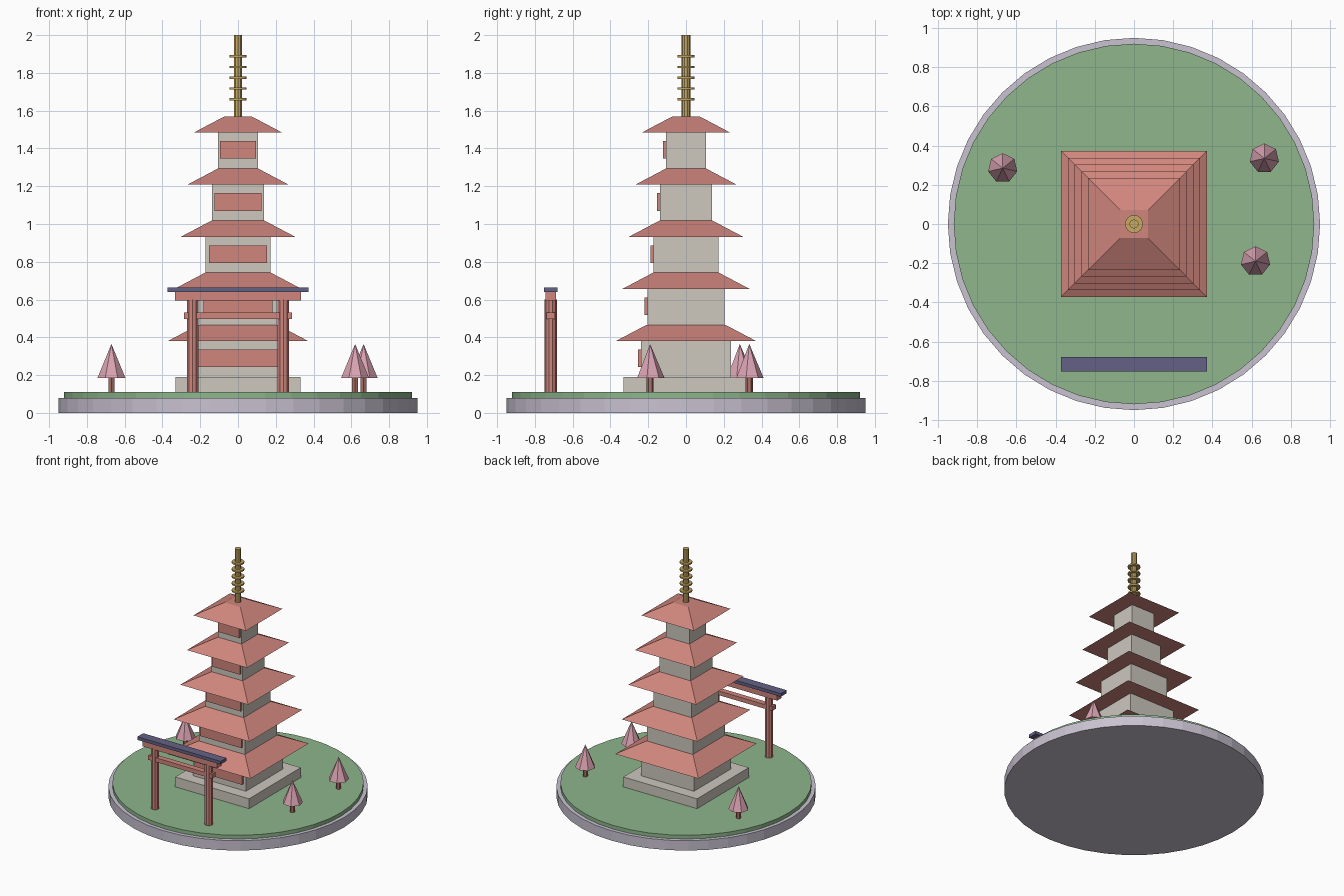
import bpy, bmesh, math
from mathutils import Matrix

old = bpy.data.objects.get("Cube")
if old:
    bpy.data.objects.remove(old, do_unlink=True)


def linear(c):
    c /= 255
    return c / 12.92 if c <= 0.04045 else ((c + 0.055) / 1.055) ** 2.4


def material(name, *rgb):
    m = bpy.data.materials.new(name)
    m.use_nodes = True
    col = [linear(c) for c in rgb] + [1]
    m.diffuse_color = col
    m.node_tree.nodes["Principled BSDF"].inputs["Base Color"].default_value = col
    return m


RED = material("vermilion", 208, 134, 125)
CREAM = material("plaster", 205, 200, 191)
GREEN = material("grass", 142, 182, 140)
STONE = material("pale stone", 201, 194, 209)
BLUE = material("slate blue", 100, 97, 133)
GOLD = material("gold", 200, 170, 100)
PINK = material("blossom", 218, 163, 178)
BROWN = material("bark", 172, 112, 104)


def finish(name, bm, mat):
    mesh = bpy.data.meshes.new(name)
    bm.to_mesh(mesh)
    bm.free()
    mesh.materials.append(mat)
    obj = bpy.data.objects.new(name, mesh)
    bpy.context.collection.objects.link(obj)
    return obj


def box(name, mat, x, y, hx, hy, z0, z1, taper=1):
    """Box with half sizes hx, hy; the top face is scaled by taper."""
    bm = bmesh.new()
    bmesh.ops.create_cube(bm, size=2)
    for v in bm.verts:
        top = v.co.z > 0
        s = taper if top else 1
        v.co = (x + v.co.x * hx * s, y + v.co.y * hy * s, z1 if top else z0)
    return finish(name, bm, mat)


def cone(name, mat, x, y, r0, r1, z0, z1, sides):
    bm = bmesh.new()
    bmesh.ops.create_cone(
        bm, cap_ends=True, segments=sides, radius1=r0, radius2=r1, depth=z1 - z0,
        matrix=Matrix.Translation((x, y, (z0 + z1) / 2)))
    return finish(name, bm, mat)


# Round island
cone("island_base", STONE, 0, 0, 0.95, 0.95, 0, 0.08, 40)
cone("lawn", GREEN, 0, 0, 0.92, 0.92, 0.08, 0.11, 40)

# Pagoda: five shrinking storeys, each with a front panel and a flared roof
box("plinth", CREAM, 0, 0, 0.33, 0.33, 0.11, 0.19)
for i in range(5):
    z = 0.19 + 0.276 * i
    half = 0.237 - 0.033 * i
    eave = 0.372 - 0.0345 * i
    box(f"storey_{i + 1}", CREAM, 0, 0, half, half, z, z + 0.19)
    box(f"front_panel_{i + 1}", RED, 0, -half, half * 0.9, 0.016, z + 0.052, z + 0.145)
    box(f"roof_{i + 1}", RED, 0, 0, eave, eave, z + 0.19, z + 0.276,
        taper=(eave - 0.163) / eave)

# Spire with rings
cone("spire", GOLD, 0, 0, 0.023, 0.023, 1.57, 2.0, 10)
for i in range(5):
    z = 1.66 + 0.057 * i
    cone(f"spire_ring_{i + 1}", GOLD, 0, 0, 0.046, 0.046, z - 0.006, z + 0.006, 14)

# Entrance gate
GATE_Y = -0.716
for side, x in (("left", 0.24), ("right", -0.24)):
    cone(f"gate_post_{side}", RED, x, GATE_Y, 0.032, 0.032, 0.11, 0.6, 10)
box("gate_tie_beam", RED, 0, GATE_Y, 0.285, 0.023, 0.497, 0.531)
box("gate_lintel", RED, 0, GATE_Y, 0.333, 0.028, 0.595, 0.64)
box("gate_cap", BLUE, 0, GATE_Y, 0.372, 0.037, 0.64, 0.665)

# Trees
for i, (x, y) in enumerate(((-0.67, 0.285), (0.665, 0.335), (0.62, -0.19))):
    cone(f"tree_trunk_{i + 1}", BROWN, x, y, 0.019, 0.019, 0.11, 0.19, 6)
    cone(f"tree_crown_{i + 1}", PINK, x, y, 0.076, 0, 0.185, 0.365, 7)
